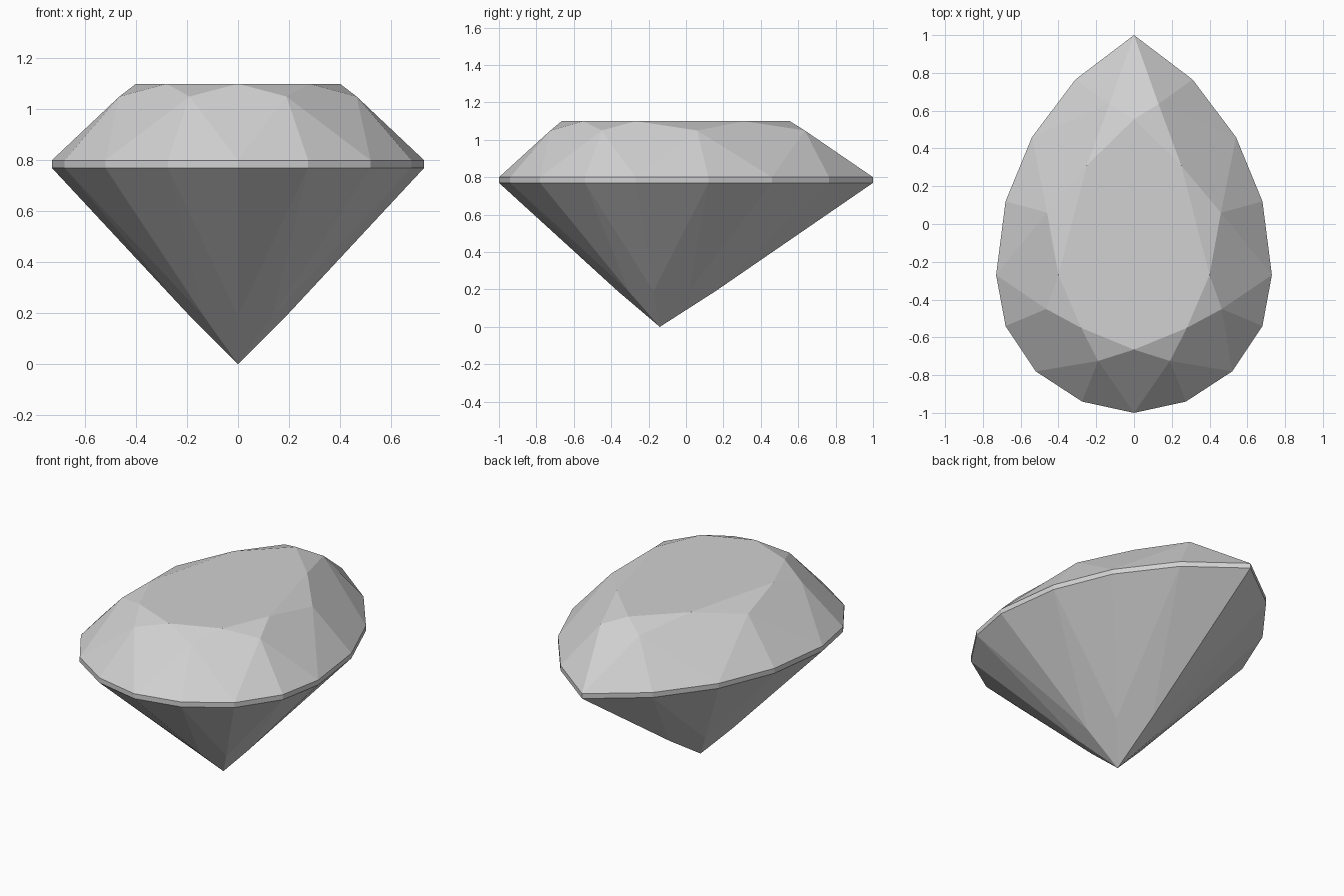
import bpy
import bmesh

cube = bpy.data.objects.get("Cube")
if cube:
    bpy.data.objects.remove(cube, do_unlink=True)

TABLE_Z, STAR_Z, GIRDLE_TOP, GIRDLE_LOW, LOWER_Z = 1.10, 1.05, 0.80, 0.77, 0.19
CULET_Y = -0.14
LOWER_REACH = 0.26

# Half outlines from the pointed back tip to the round front
girdle_half = [(0, 1), (.31, .765), (.54, .46), (.68, .12), (.73, -.27),
               (.68, -.54), (.52, -.78), (.275, -.94), (0, -1)]
table_half = [(0, .555), (.25, .31), (.40, -.27), (.28, -.55), (0, -.665)]
star_half = [(.13, .635), (.46, .06), (.465, -.45), (.19, -.725)]


def mirrored(half):
    """Close a half outline by mirroring it, without doubling points on the axis."""
    return half + [(-x, y) for x, y in reversed(half) if x > 0]


bm = bmesh.new()


def ring(points, z):
    return [bm.verts.new((x, y, z)) for x, y in points]


outline = mirrored(girdle_half)
table = ring(mirrored(table_half), TABLE_Z)
star = ring(mirrored(star_half), STAR_Z)
upper = ring(outline, GIRDLE_TOP)
lower = ring(outline, GIRDLE_LOW)
pavilion = ring([(x * LOWER_REACH, CULET_Y + (y - CULET_Y) * LOWER_REACH)
                 for x, y in outline[::2]], LOWER_Z)
culet = bm.verts.new((0, CULET_Y, 0))

# Flat table on top
bm.faces.new(table)

count = len(table)
for i in range(count):
    j = (i + 1) % count
    a, b, c = 2 * i, 2 * i + 1, 2 * j
    # Crown: star, kite and two upper girdle facets
    bm.faces.new((table[i], star[i], table[j]))
    bm.faces.new((table[i], star[i - 1], upper[a], star[i]))
    bm.faces.new((star[i], upper[a], upper[b]))
    bm.faces.new((star[i], upper[b], upper[c]))
    # Girdle band
    for p, q in ((a, b), (b, c)):
        bm.faces.new((upper[p], lower[p], lower[q], upper[q]))
    # Pavilion: two lower girdle facets and a main kite
    bm.faces.new((lower[a], pavilion[i], lower[b]))
    bm.faces.new((lower[b], pavilion[j], lower[c]))
    bm.faces.new((lower[b], pavilion[i], culet, pavilion[j]))

bmesh.ops.recalc_face_normals(bm, faces=bm.faces)
mesh = bpy.data.meshes.new("pear_cut_gem")
bm.to_mesh(mesh)
bm.free()

# Plain grey stone
grey = bpy.data.materials.new("light_grey_stone")
grey.use_nodes = True
color = (.64, .64, .64, 1)
grey.diffuse_color = color
grey.node_tree.nodes["Principled BSDF"].inputs["Base Color"].default_value = color
mesh.materials.append(grey)

gem = bpy.data.objects.new("pear_cut_gem", mesh)
bpy.context.collection.objects.link(gem)
